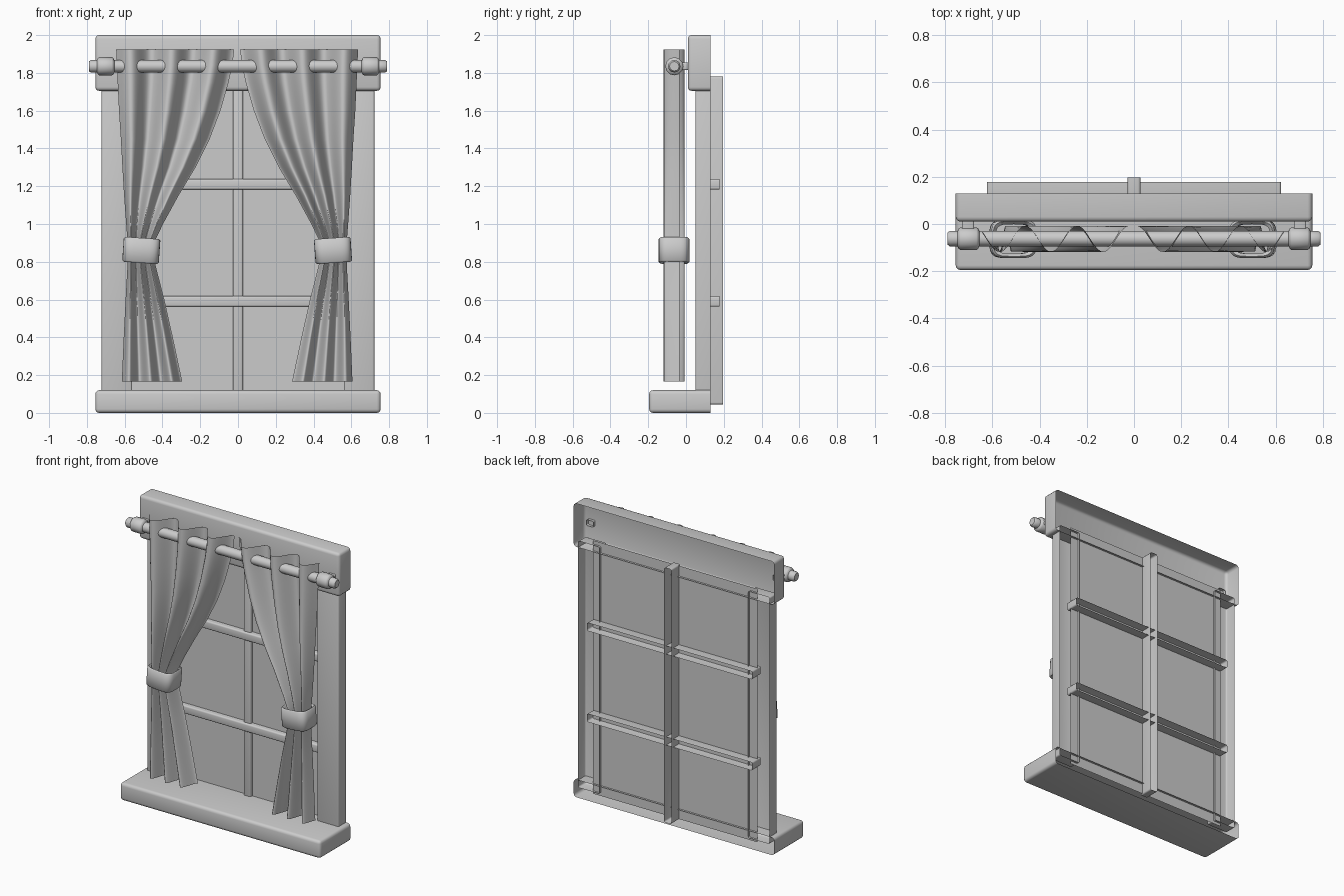
import bpy, bmesh, math
from mathutils import Matrix, Vector

if "Cube" in bpy.data.objects:
    bpy.data.objects.remove(bpy.data.objects["Cube"])


def finish(name, bm, angle=40):
    me = bpy.data.meshes.new(name)
    bm.to_mesh(me)
    bm.free()
    ob = bpy.data.objects.new(name, me)
    bpy.context.collection.objects.link(ob)
    bpy.ops.object.select_all(action='DESELECT')
    ob.select_set(True)
    bpy.context.view_layer.objects.active = ob
    bpy.ops.object.shade_smooth_by_angle(angle=math.radians(angle))
    return ob


def shell(name, x, y, z, bevel):
    """Rounded box with an open back, given as (min, max) ranges."""
    bm = bmesh.new()
    bmesh.ops.create_cube(bm, size=1)
    for v in bm.verts:
        v.co = Vector([r[0] if c < 0 else r[1] for c, r in zip(v.co, (x, y, z))])
    bm.faces.ensure_lookup_table()
    back = [f for f in bm.faces if f.calc_center_median().y > y[1] - 1e-5]
    bmesh.ops.delete(bm, geom=back, context='FACES_ONLY')
    edges = [e for e in bm.edges if not e.is_boundary]
    bmesh.ops.bevel(bm, geom=edges, offset=bevel, segments=3, profile=0.5, affect='EDGES')
    return finish(name, bm)


# Window frame: header, sill and side posts, all hollow from behind
shell("header", (-.755, .755), (.01, .13), (1.705, 2.0), .02)
shell("sill", (-.755, .755), (-.195, .13), (0, .12), .02)
for side, s in (("left", -1), ("right", 1)):
    shell(side + "_post", sorted((s * .56, s * .722)), (.05, .13), (.07, 1.75), .01)

# Glass pane
bm = bmesh.new()
bm.faces.new([bm.verts.new((x, .115, z)) for x, z in
              ((-.62, .05), (.62, .05), (.62, 1.775), (-.62, 1.775))])
finish("glass", bm)

# Glazing bars
shell("vertical_bar", (-.027, .027), (.095, .197), (.045, 1.78), .01)
for i, z in enumerate((.59, 1.21)):
    shell(f"horizontal_bar_{i + 1}", (-.623, .623), (.08, .177), (z - .028, z + .028), .01)

# Curtain rod with collars and end knobs, turned about the x axis
half = [(.655, .033), (.66, .043), (.667, .048), (.735, .048), (.742, .043),
        (.747, .033), (.78, .033), (.79, .025)]
profile = [(-x, r) for x, r in reversed(half)] + half
SIDES = 12
bm = bmesh.new()
rings = []
for x, r in profile:
    rings.append([bm.verts.new((x, -.062 + r * math.cos(a), 1.835 + r * math.sin(a)))
                  for a in (2 * math.pi * k / SIDES for k in range(SIDES))])
for a, b in zip(rings, rings[1:]):
    for k in range(SIDES):
        n = (k + 1) % SIDES
        bm.faces.new((a[k], a[n], b[n], b[k]))
bm.faces.new(rings[0])
bm.faces.new(rings[-1])
bmesh.ops.recalc_face_normals(bm, faces=bm.faces)
finish("curtain_rod", bm, 50)

# Rod brackets
for side, s in (("left", -1), ("right", 1)):
    shell(side + "_bracket", (s * .703 - .026, s * .703 + .026), (-.05, .03),
          (1.815, 1.855), .007)

# Curtains: height, outer edge, inner edge of the gathered sheet
ROWS = [(1.925, .645, .02), (1.84, .641, .03), (1.75, .637, .05), (1.6, .63, .093),
        (1.45, .62, .15), (1.3, .612, .225), (1.15, .603, .315), (1.0, .592, .397),
        (.92, .586, .435), (.86, .584, .447), (.78, .585, .436), (.6, .595, .39),
        (.4, .605, .345), (.165, .615, .295)]
COLS = 56


def curtain(name, s, shift):
    bm = bmesh.new()
    grid = []
    for z, outer, inner in ROWS:
        row = []
        for k in range(COLS + 1):
            u = k / COLS
            x = s * (outer + (inner - outer) * u) + shift
            y = -.063 - .055 * math.cos(2 * math.pi * (2.84 * u - .34))
            row.append(bm.verts.new((x, y, z)))
        grid.append(row)
    for a, b in zip(grid, grid[1:]):
        for k in range(COLS):
            q = (a[k], b[k], b[k + 1], a[k + 1])
            bm.faces.new(q if s < 0 else q[::-1])
    return finish(name, bm, 80)


def tie_back(name, s, shift):
    """Rounded-rectangle band, slightly tilted, around the gathered curtain."""
    bm = bmesh.new()
    section = [(-.02, -.055), (-.008, -.066), (0, -.058), (0, .058), (-.008, .066), (-.02, .055)]
    rings = []
    n = 32
    for k in range(n):
        a = 2 * math.pi * k / n
        c, d = math.cos(a), math.sin(a)
        px = math.copysign(abs(c) ** .5, c)
        py = math.copysign(abs(d) ** .5, d)
        rings.append([bm.verts.new(((.097 + o) * px, (.082 + o) * py, h)) for o, h in section])
    m = len(section)
    for i in range(n):
        a, b = rings[i], rings[(i + 1) % n]
        for j in range(m):
            t = (j + 1) % m
            bm.faces.new((a[j], b[j], b[t], a[t]))
    bmesh.ops.recalc_face_normals(bm, faces=bm.faces)
    bm.transform(Matrix.Translation((s * .512 + shift, -.063, .86))
                 @ Matrix.Rotation(math.radians(-4 * s), 4, 'Y'))
    return finish(name, bm, 50)


for side, s, shift in (("left", -1, 0), ("right", 1, -.009)):
    curtain(side + "_curtain", s, shift)
    tie_back(side + "_tie_back", s, shift)
